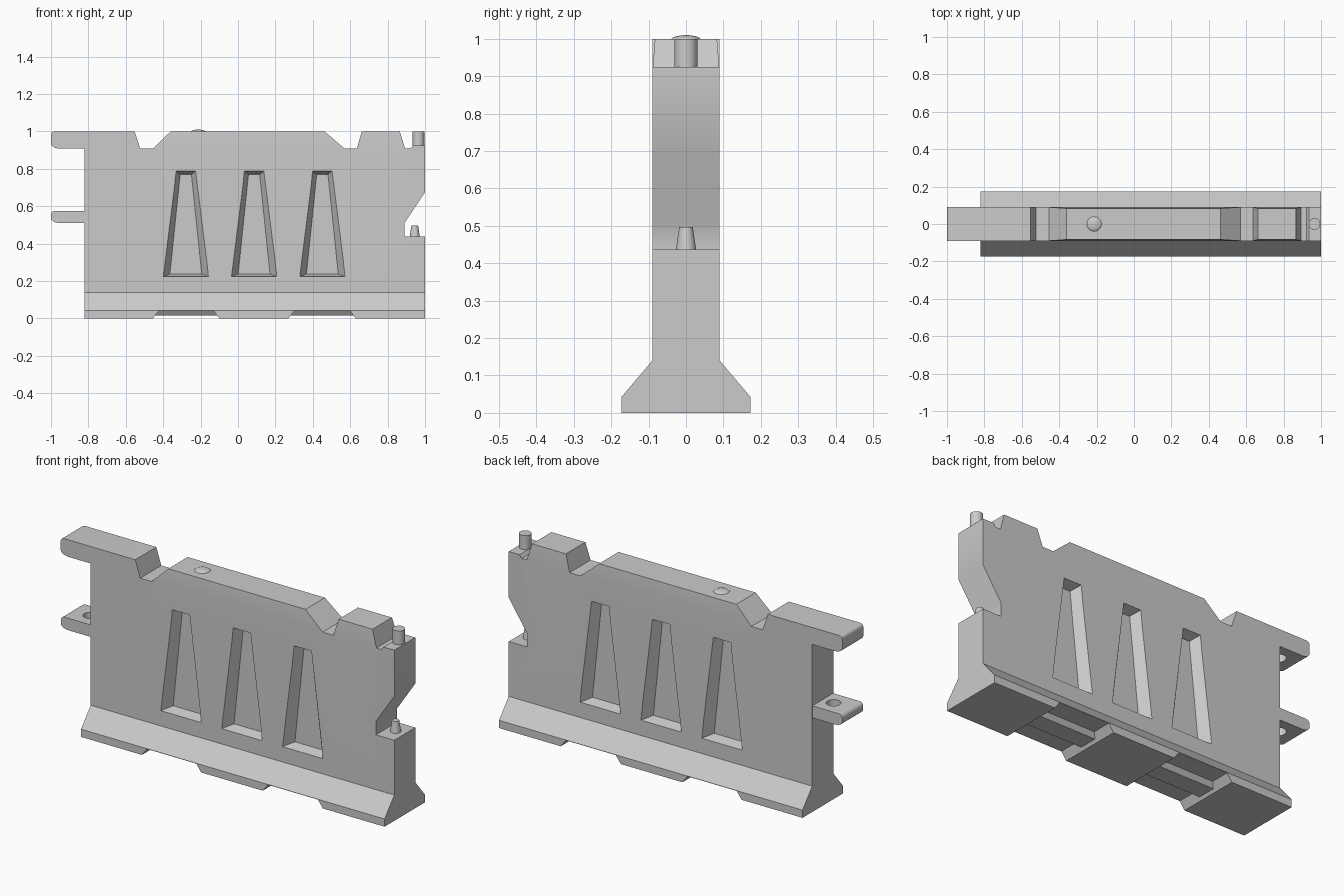
import bpy, bmesh
from math import cos, sin, pi
from mathutils import Matrix

if "Cube" in bpy.data.objects:
    bpy.data.objects.remove(bpy.data.objects["Cube"])


def finish(name, bm):
    bmesh.ops.recalc_face_normals(bm, faces=bm.faces)
    mesh = bpy.data.meshes.new(name)
    bm.to_mesh(mesh)
    bm.free()
    ob = bpy.data.objects.new(name, mesh)
    bpy.context.collection.objects.link(ob)
    return ob


def loft(name, ring_a, ring_b):
    """Closed solid between two matching rings of 3D points."""
    bm = bmesh.new()
    a = [bm.verts.new(p) for p in ring_a]
    b = [bm.verts.new(p) for p in ring_b]
    bm.faces.new(a)
    bm.faces.new(b[::-1])
    for i in range(len(a)):
        j = (i + 1) % len(a)
        bm.faces.new((a[i], b[i], b[j], a[j]))
    return finish(name, bm)


def side_prism(name, xz, width):
    """Side profile extruded across y; width(z) gives the half width."""
    return loft(name, [(x, -width(z), z) for x, z in xz],
                [(x, width(z), z) for x, z in xz])


def end_prism(name, yz, x0, x1):
    return loft(name, [(x0, y, z) for y, z in yz], [(x1, y, z) for y, z in yz])


def peg(name, x, r0, r1, z0, z1, y=0):
    bm = bmesh.new()
    bmesh.ops.create_cone(bm, cap_ends=True, segments=32, radius1=r0, radius2=r1,
                          depth=z1 - z0, matrix=Matrix.Translation((x, y, (z0 + z1) / 2)))
    return finish(name, bm)


def smooth(ob):
    bpy.ops.object.select_all(action='DESELECT')
    ob.select_set(True)
    bpy.context.view_layer.objects.active = ob
    bpy.ops.object.shade_smooth_by_angle(angle=0.6)


def combine(target, tool, op):
    mod = target.modifiers.new(op, 'BOOLEAN')
    mod.operation, mod.object, mod.solver = op, tool, 'EXACT'
    bpy.context.view_layer.objects.active = target
    bpy.ops.object.modifier_apply(modifier=mod.name)
    bpy.data.objects.remove(tool)


def rounded_end(x_tip, x_root, z0, z1, r_low, r_top):
    """Side profile of a lug with rounded lower and upper tip corners."""
    pts = [(x_root, z0)]
    for i in range(6):
        t = i / 5 * pi / 2
        pts.append((x_tip + 2 * r_low * (1 - sin(t)), z0 + r_low * (1 - cos(t))))
    for i in range(6):
        t = i / 5 * pi / 2
        pts.append((x_tip + r_top * (1 - cos(t)), z1 - r_top * (1 - sin(t))))
    return pts


W = 0.09
SHELF = 0.908
straight = lambda z: W
taper = lambda z: W - 0.007 * (z - SHELF) / (1 - SHELF)
wide = lambda z: 0.3

# Upright wall with stepped and notched right end
barrier = side_prism("barrier_body", [
    (-0.82, 0.14), (1, 0.14), (1, 0.437), (0.89, 0.437), (0.89, 0.51), (1, 0.675),
    (1, 0.925), (0.935, 0.925), (0.922, SHELF), (-0.82, SHELF)], straight)

# Flared base
combine(barrier, end_prism("base", [
    (-0.173, 0), (0.173, 0), (0.173, 0.042), (W, 0.14), (-W, 0.14), (-0.173, 0.042)],
    -0.82, 1), 'UNION')

# Top blocks
for xz in ([(-0.455, SHELF), (0.57, SHELF), (0.463, 1), (-0.36, 1)],
           [(0.635, SHELF), (0.893, SHELF), (0.865, 1), (0.662, 1)]):
    combine(barrier, side_prism("top_block", xz, taper), 'UNION')

# Long coupling arm at the top left and lug below it
arm = rounded_end(-1, -0.523, SHELF, 1, 0.025, 0.018) + [(-0.553, 1)]
combine(barrier, side_prism("arm", arm, straight), 'UNION')
lug = rounded_end(-1, -0.80, 0.51, 0.575, 0.025, 0.022) + [(-0.80, 0.575)]
combine(barrier, side_prism("lug", lug, lambda z: 0.0895), 'UNION')

# Coupling holes: blind under the arm, through the lug
for z0, z1 in ((0.85, 0.98), (0.48, 0.62)):
    combine(barrier, peg("hole", -0.885, 0.037, 0.037, z0, z1), 'DIFFERENCE')

# Tapered pockets on both faces
outer = [(-0.121, 0.223), (0.121, 0.223), (0.052, 0.788), (-0.052, 0.788)]
inner = [(-0.085, 0.238), (0.085, 0.238), (0.03, 0.77), (-0.03, 0.77)]


def pocket_ring(cx, side, s):
    return [(cx + a[0] + (b[0] - a[0]) * s, side * (W - 0.055 * s), a[1] + (b[1] - a[1]) * s)
            for a, b in zip(outer, inner)]


for k in range(3):
    for side in (-1, 1):
        cx = -0.279 + 0.365 * k
        combine(barrier, loft("pocket", pocket_ring(cx, side, -0.2),
                              pocket_ring(cx, side, 1)), 'DIFFERENCE')

# Lifting slots under the base, each with a central rib
for x0, x1 in ((-0.455, -0.10), (0.27, 0.63)):
    combine(barrier, side_prism("slot", [
        (x0 - 0.03, -0.04), (x1 + 0.03, -0.04), (x1 - 0.03, 0.04), (x0 + 0.03, 0.04)],
        wide), 'DIFFERENCE')
    combine(barrier, end_prism("rib", [
        (-0.05, 0.015), (0.05, 0.015), (0.075, 0.05), (-0.075, 0.05)],
        x0 - 0.005, x1 + 0.005), 'UNION')
smooth(barrier)

# Coupling pins on the right end
smooth(peg("upper_pin", 0.965, 0.031, 0.031, 0.915, 1.0))
smooth(peg("lower_pin", 0.945, 0.028, 0.018, 0.43, 0.497))

# Filler cap dome on top
bm = bmesh.new()
bmesh.ops.create_uvsphere(bm, u_segments=32, v_segments=12, radius=1,
                          matrix=Matrix.Translation((-0.213, 0, 0.996))
                          @ Matrix.Diagonal((0.041, 0.041, 0.014, 1)))
smooth(finish("filler_cap", bm))
